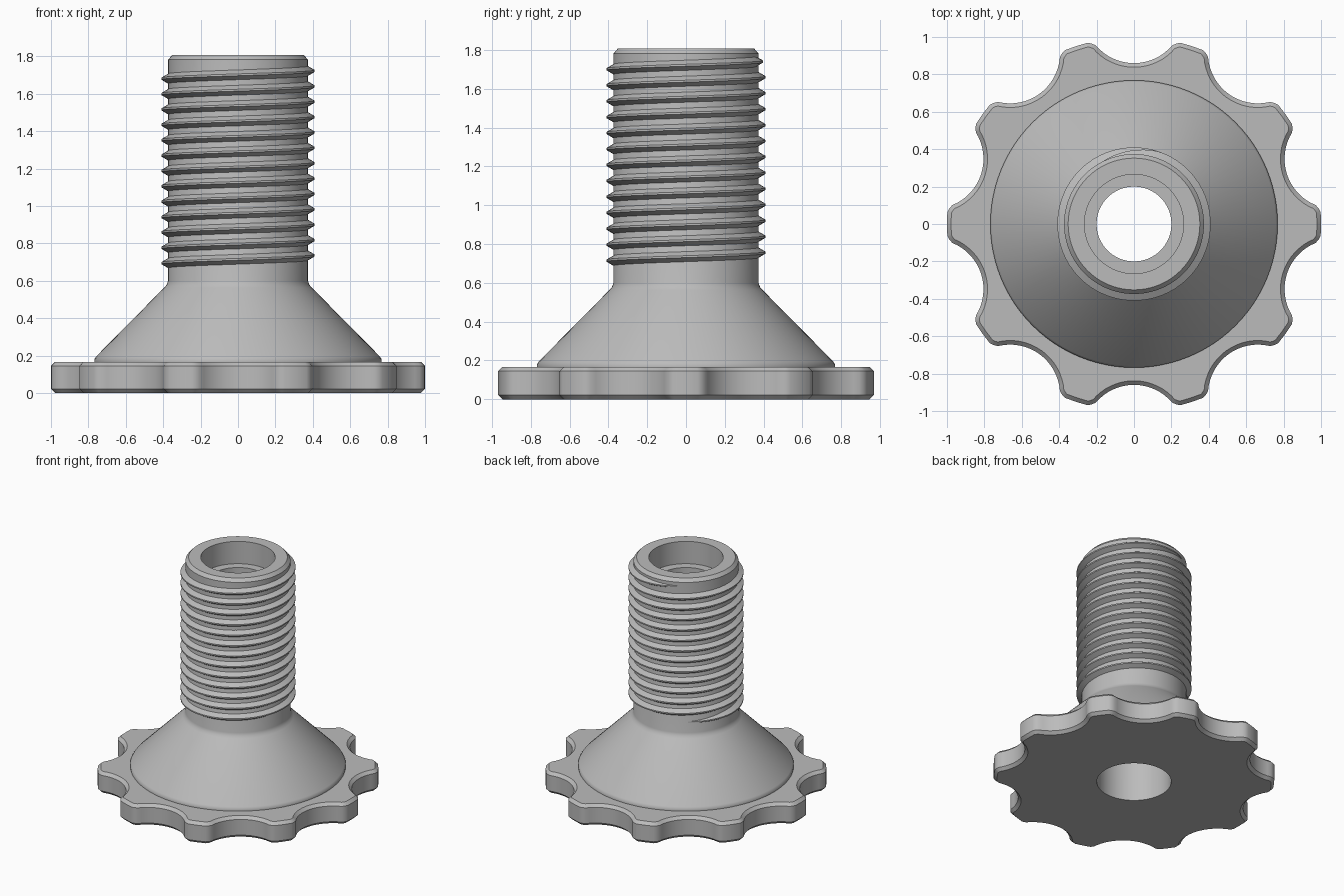
import bpy
import bmesh
from math import sin, cos, pi, radians
from mathutils import Vector

old = bpy.data.objects.get("Cube")
if old:
    bpy.data.objects.remove(old, do_unlink=True)

# Single plain grey material
grey = bpy.data.materials.new("plain_grey")
grey.use_nodes = True
colour = (0.5, 0.5, 0.5, 1)
grey.diffuse_color = colour
grey.node_tree.nodes["Principled BSDF"].inputs["Base Color"].default_value = colour


def polar(r, a, z=0.0):
    return Vector((r * cos(a), r * sin(a), z))


def loft(name, rings, closed):
    """Skin a list of closed rings; join last to first, or cap both ends."""
    bm = bmesh.new()
    loops = [[bm.verts.new(p) for p in ring] for ring in rings]
    pairs = list(zip(loops, loops[1:]))
    if closed:
        pairs.append((loops[-1], loops[0]))
    else:
        bm.faces.new(loops[0])
        bm.faces.new(loops[-1])
    for a, b in pairs:
        n = len(a)
        for i in range(n):
            j = (i + 1) % n
            bm.faces.new((a[i], a[j], b[j], b[i]))
    bmesh.ops.recalc_face_normals(bm, faces=bm.faces)
    mesh = bpy.data.meshes.new(name)
    bm.to_mesh(mesh)
    bm.free()
    mesh.materials.append(grey)
    ob = bpy.data.objects.new(name, mesh)
    bpy.context.collection.objects.link(ob)
    bpy.ops.object.select_all(action="DESELECT")
    ob.select_set(True)
    bpy.context.view_layer.objects.active = ob
    bpy.ops.object.shade_smooth_by_angle(angle=radians(35))
    return ob


# Dimensions
BORE, LIP = 0.265, 0.2
CORE, CREST = 0.374, 0.41
FLANGE_H, CHAMFER = 0.167, 0.022
TOP = 1.807

# Scalloped hand flange: ten rounded tips with circular finger cut-outs
LOBES, CUT_R, VALLEY = 10, 0.267, 0.86
outline = []
for k in range(LOBES):
    tip = 2 * pi * k / LOBES
    for deg, r in ((-4.7, 0.992), (-3.5, 1), (0, 1), (3.5, 1), (4.7, 0.992)):
        outline.append(polar(r, tip + radians(deg)))
    mid = tip + pi / LOBES
    centre = polar(VALLEY + CUT_R, mid)
    for i in range(17):
        swing = radians(50) * (1 - i / 8)
        outline.append(centre + polar(CUT_R, mid + pi + swing))


def inset(points, d):
    result = []
    for i, p in enumerate(points):
        t = (points[(i + 1) % len(points)] - points[i - 1]).normalized()
        result.append(p + Vector((-t.y, t.x, 0)) * d)
    return result


def at(points, z):
    return [Vector((p.x, p.y, z)) for p in points]


small = inset(outline, CHAMFER)
hole = [p.normalized() * BORE for p in outline]
loft("scalloped_flange", [
    at(hole, 0), at(small, 0), at(outline, CHAMFER),
    at(outline, FLANGE_H - CHAMFER), at(small, FLANGE_H), at(hole, FLANGE_H),
], True)

# Hollow cone and stem, turned from one profile with an inner lip in the bore
profile = [
    (BORE, FLANGE_H), (0.768, FLANGE_H), (0.768, 0.18), (0.758, 0.196),
    (0.395, 0.563), (0.382, 0.578), (CORE, 0.6),
    (CORE, TOP - 0.025), (0.352, TOP),
    (BORE, TOP), (BORE, TOP - 0.175), (LIP, TOP - 0.175),
    (LIP, 1.45), (BORE, 1.45),
]
SEG = 96
loft("cone_and_stem", [[polar(r, 2 * pi * i / SEG, z) for i in range(SEG)]
                       for r, z in profile], True)

# Right-handed screw thread, fading into the stem at both ends
PITCH, TURNS, STEPS = 0.0822, 13, 72
START, START_Z = radians(122), 0.681
total = TURNS * STEPS
fade = STEPS / 7
rings = []
for i in range(total + 1):
    grow = min(1, i / fade, (total - i) / fade)
    a = START + 2 * pi * i / STEPS
    z = START_Z + PITCH * i / STEPS
    r = CORE - 0.004 + (CREST - CORE + 0.004) * grow
    root = CORE - 0.01
    half = 0.006 + 0.026 * grow
    rings.append([polar(root, a, z - half), polar(r, a, z - 0.005),
                  polar(r, a, z + 0.005), polar(root, a, z + half)])
loft("screw_thread", rings, False)
